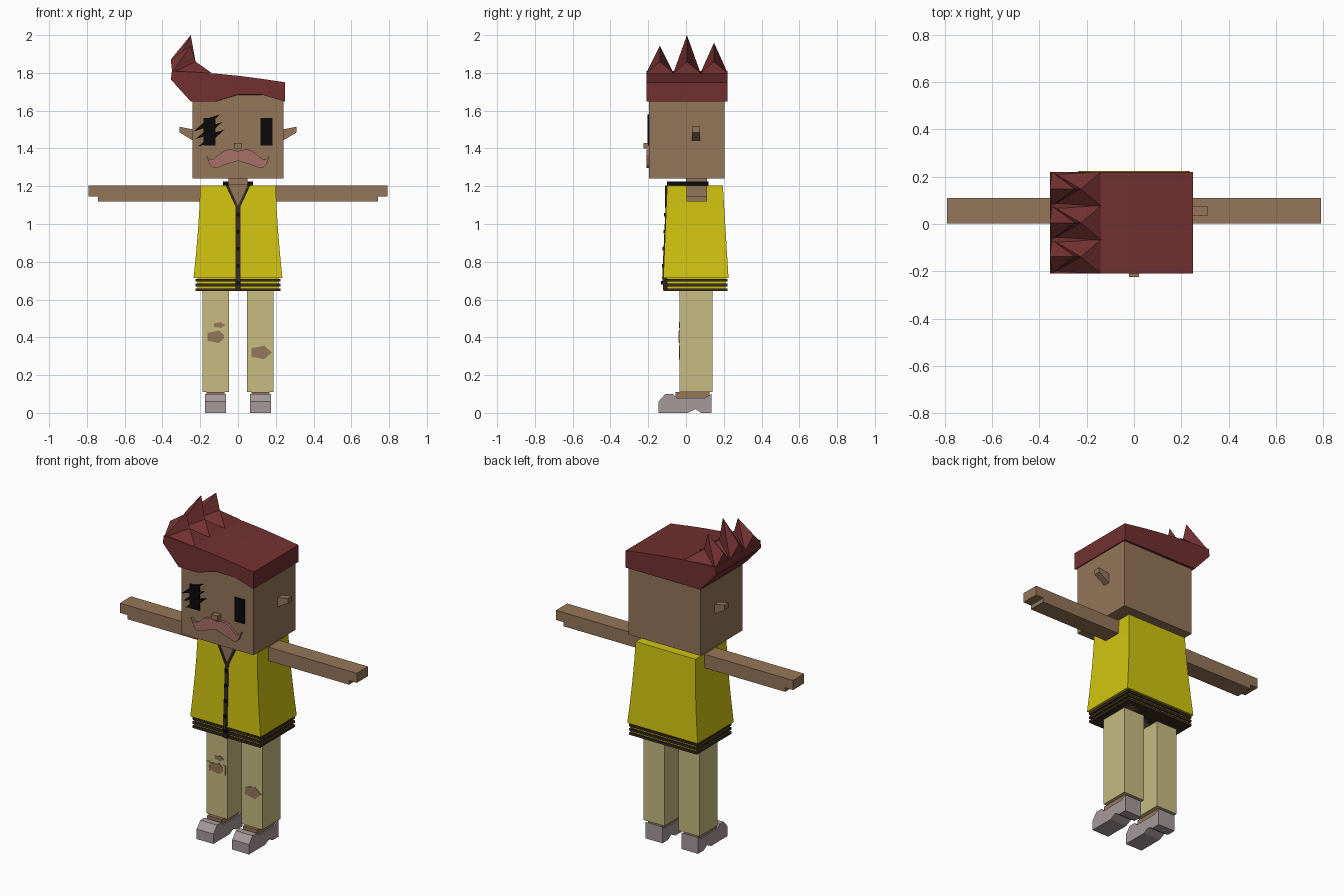
import bpy, bmesh
from math import sin, cos, pi, tau
from mathutils import Vector

cube = bpy.data.objects.get("Cube")
if cube:
    bpy.data.objects.remove(cube, do_unlink=True)


def material(name, red, green, blue):
    mat = bpy.data.materials.new(name)
    mat.use_nodes = True
    colour = (red, green, blue, 1)
    mat.diffuse_color = colour
    mat.node_tree.nodes["Principled BSDF"].inputs["Base Color"].default_value = colour
    return mat


SKIN = material("skin", .3, .18, .1)
HAIR = material("red hair", .17, .03, .03)
YELLOW = material("yellow cloth", .64, .55, .005)
KHAKI = material("khaki cloth", .57, .5, .22)
LEATHER = material("mauve grey leather", .38, .32, .33)
PINK = material("pink moustache", .39, .16, .14)
BROWN = material("dark brown trim", .04, .024, .015)
BLACK = material("black", .003, .003, .003)
SIDES = {"left": 1, "right": -1}


def make(name, verts, faces, mat):
    """Flat shaded mesh object with outward normals."""
    bm = bmesh.new()
    corners = [bm.verts.new(v) for v in verts]
    for face in faces:
        bm.faces.new([corners[i] for i in face])
    bmesh.ops.recalc_face_normals(bm, faces=bm.faces)
    mesh = bpy.data.meshes.new(name)
    bm.to_mesh(mesh)
    bm.free()
    mesh.materials.append(mat)
    bpy.context.collection.objects.link(bpy.data.objects.new(name, mesh))


def loft(name, rings, mat):
    """Closed solid through rings of equal length."""
    count = len(rings[0])
    last = (len(rings) - 1) * count
    faces = [list(range(count)), list(range(last, last + count))]
    for start in range(0, last, count):
        for i in range(count):
            a, b = start + i, start + (i + 1) % count
            faces.append([a, b, b + count, a + count])
    make(name, [v for ring in rings for v in ring], faces, mat)


def level(half, front, back, z, middle=0):
    """Rectangle lying flat at height z."""
    left, right = middle + half, middle - half
    return [(right, front, z), (left, front, z), (left, back, z), (right, back, z)]


def box(name, middle, half, front, back, bottom, top, mat):
    loft(name, [level(half, front, back, z, middle) for z in (bottom, top)], mat)


def plate(name, outline, front, back, mat):
    """Solid with its outline in x and z."""
    loft(name, [[(x, y, z) for x, z in outline] for y in (front, back)], mat)


def side_prism(name, outline, middle, half, mat):
    """Solid with its outline in y and z."""
    loft(name, [[(x, y, z) for y, z in outline] for x in (middle - half, middle + half)], mat)


# Head, nose and neck
face = -.195
box("head", 0, .24, face, .205, 1.24, 1.7, SKIN)
box("nose", 0, .022, face - .03, face, 1.4, 1.43, SKIN)
box("neck", 0, .05, 0, .11, 1.15, 1.25, SKIN)

# Eyes, and ears that flare upwards and outwards
for side, s in SIDES.items():
    box(side + "_eye", s * .15, .032, face - .007, face, 1.415, 1.56, BLACK)
    rings = []
    for x, z, half in ((.235, 1.47, .03), (.31, 1.5, .015)):
        rings.append([(s * x, .053 + a * .02, z + b * half)
                      for a, b in ((-1, -1), (1, -1), (1, 1), (-1, 1))])
    loft(side + "_ear", rings, SKIN)

# Jagged scratches across the right eye
stroke, thick, jag = Vector((.14, .09)), Vector((-.006, .011)), Vector((.012, -.006))
for i in range(3):
    start = Vector((-.235 + i * .012, 1.49 - i * .04))
    middle, end = start + stroke / 2, start + stroke
    outline = [start, middle - thick + jag, middle + jag, end, middle + thick - jag, middle - jag]
    plate(f"eye_scratch_{i}", outline, face - .009, face, BLACK)

# Moustache wings swell, taper and curl up at the ends
upper, lower = [], []
steps = 9
for i in range(-steps, steps + 1):
    t = abs(i) / steps
    middle = 1.36 - .04 * sin(pi * t ** 3)
    half = .003 + (.022 + .09 * t) * (1 - t)
    upper.append((.167 * i / steps, middle + half))
    lower.append((.167 * i / steps, middle - half))
plate("moustache", upper + lower[::-1], face - .015, face, PINK)

# Swept hair block, arched over the forehead and straight behind
hair_front, hair_back, hairline = -.21, .22, 1.648
crown = [(.25 - .6 * t, 1.75 + .06 * t + .01 * sin(pi * t)) for t in (i / 5 for i in range(6))]
crown.append((-.355, 1.765))
fringe = [(i / 8, hairline) for i in range(-2, 3)]
arched = [(x, z + .037 if 0 <= x < .2 else z) for x, z in fringe]
loft("hair", [[(x, hair_front, z) for x, z in crown + arched],
              [(x, hair_back, z) for x, z in crown + fringe]], HAIR)

# Three hair spikes bulge outwards, then lean in to the tip
width = (hair_back - hair_front) / 3
spike_faces = [(0, 1, 2, 3), (0, 1, 4), (1, 6, 4), (0, 4, 6), (2, 3, 5),
               (1, 2, 5), (1, 5, 6), (0, 5, 3), (0, 6, 5)]
for i, height in enumerate((1.945, 2, 1.96)):
    near = hair_front + i * width
    far, middle = near + width, near + width / 2
    outer, inner, base = -.348, -.14, 1.8
    verts = [(outer, near, base), (outer, far, base), (inner, far, base), (inner, near, base),
             (outer - .008, middle, base + .07), (-.225, middle, base + .06), (-.25, middle, height)]
    make(f"hair_spike_{i}", verts, spike_faces, HAIR)

# Flared shirt
shoulder, waist = 1.205, .715
rings = []
for t in (i / 4 for i in range(5)):
    z = shoulder + (waist - shoulder) * t
    rings.append(level(.2 + .035 * t ** 1.5, -.1 - .02 * t, .195 + .03 * t, z))
loft("shirt", rings, YELLOW)

# Ribbed hem and the body under it
hem = .645
box("hem", 0, .215, -.1, .21, hem + .003, waist, YELLOW)
box("hips", 0, .195, -.08, .19, hem, waist, SKIN)
for i in range(3):
    z = hem + i * .025
    box(f"hem_band_{i}", 0, .226, -.112, .22, z, z + .014, BROWN)

# Open neckline and collar
notch = 1.095
plate("open_neck", [(-.055, shoulder), (.055, shoulder), (0, notch)], -.107, -.095, SKIN)
box("open_neck_top", 0, .05, -.1, .02, shoulder - .01, shoulder + .003, SKIN)
box("back_collar", 0, .08, .1, .12, shoulder, shoulder + .02, BLACK)
for side, s in SIDES.items():
    trim = [(s * .05, shoulder), (s * .065, shoulder), (s * .01, notch - .01), (0, notch)]
    plate(side + "_neck_trim", trim, -.111, -.095, BROWN)
    box(side + "_collar", s * .065, .015, -.1, .11, shoulder, shoulder + .02, BLACK)

# Front strip with buttons
strip = [(-.108, notch), (-.126, waist), (-.12, hem), (-.1, hem), (-.09, notch)]
side_prism("front_strip", strip, 0, .012, BROWN)
for i in range(5):
    y, z = -.116 - i * .004, 1.05 - i * .09
    box(f"button_{i}", 0, .009, y, y + .015, z - .009, z + .009, BLACK)

# Arms, trousers and shoes
shoe = [(-.145, 0), (-.145, .06), (-.11, .1), (-.07, .1), (-.05, .08), (.1, .08),
        (.135, .1), (.135, 0), (.08, 0), (.05, .02), (.01, 0)]
for side, s in SIDES.items():
    box(side + "_arm", s * .465, .275, .003, .11, 1.12, 1.203, SKIN)
    box(side + "_hand", s * .765, .027, .003, .11, 1.145, 1.203, SKIN)
    box(side + "_trouser_leg", s * .117, .07, -.035, .14, .11, .66, KHAKI)
    box(side + "_ankle", s * .119, .048, -.055, .125, .06, .111, SKIN)
    side_prism(side + "_shoe", shoe, s * .119, .056, LEATHER)


def tear(name, x, z, half_width, half_height):
    """Ragged hole in the cloth showing skin."""
    outline = []
    for i in range(10):
        ragged = 1 - .2 * (i % 2)
        angle = tau * i / 10
        outline.append((x + half_width * ragged * cos(angle), z + half_height * ragged * sin(angle)))
    plate(name, outline, -.038, -.03, SKIN)


# Torn knees, with frayed cloth beside the right one
tear("right_knee_tear", -.118, .403, .055, .035)
tear("right_small_tear", -.1, .465, .033, .016)
tear("left_knee_tear", .12, .32, .06, .038)
for side, s in SIDES.items():
    box(side + "_frayed_end", -.118 + s * .053, .008, -.041, -.033, .375, .432, KHAKI)
